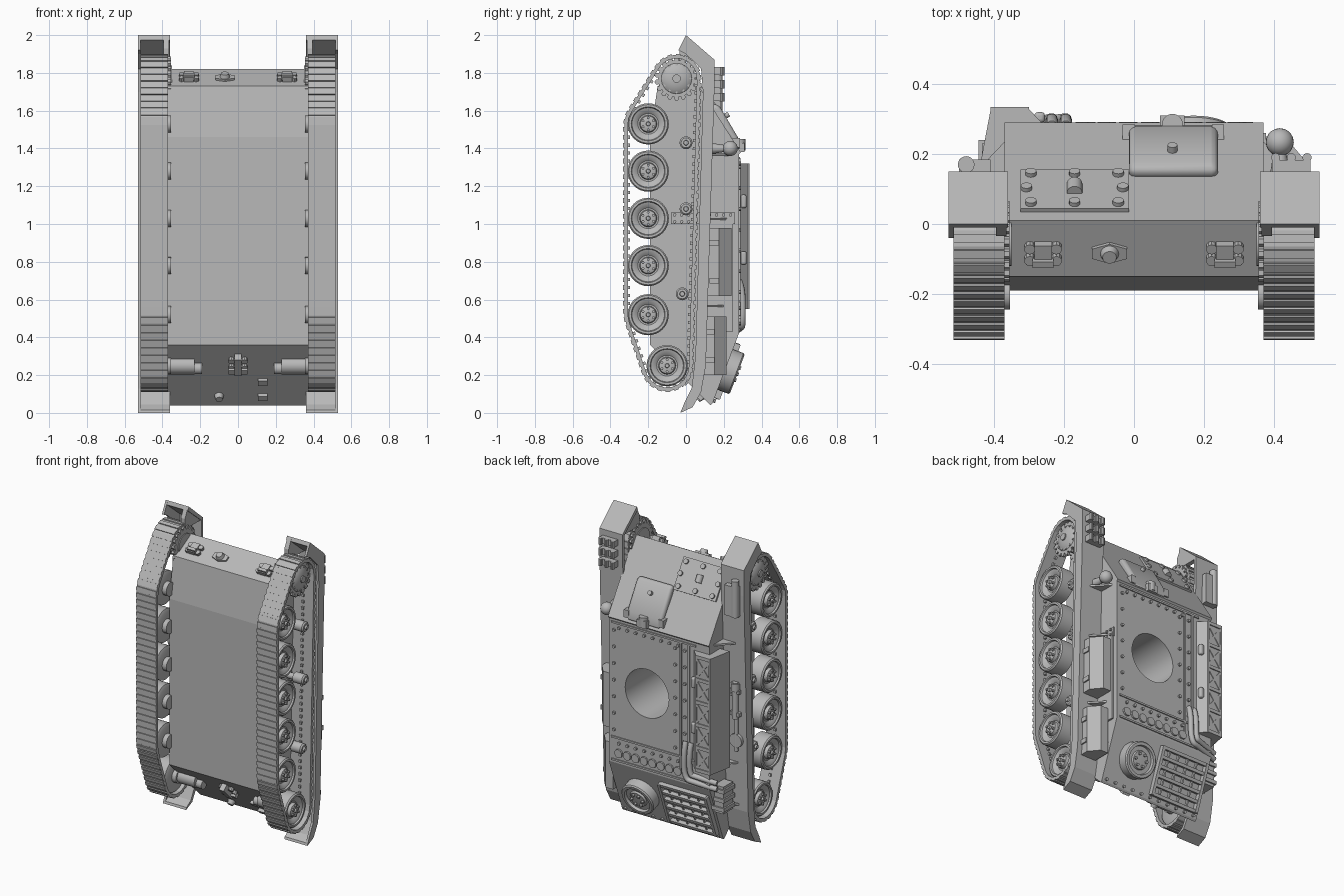
import bpy, bmesh, math
from mathutils import Matrix, Vector, geometry

if "Cube" in bpy.data.objects:
    bpy.data.objects.remove(bpy.data.objects["Cube"])

mat = bpy.data.materials.new("plain_grey")
mat.use_nodes = True
GREY = (0.48, 0.48, 0.48, 1)
mat.diffuse_color = GREY
mat.node_tree.nodes["Principled BSDF"].inputs["Base Color"].default_value = GREY
ID = Matrix.Identity(4)


def finish(bm, name, mirror=False, smooth=True, bevel=0):
    bmesh.ops.recalc_face_normals(bm, faces=bm.faces)
    for f in bm.faces:
        f.smooth = smooth
    for e in bm.edges:
        e.smooth = e.calc_face_angle(0) < math.radians(35)
    me = bpy.data.meshes.new(name)
    bm.to_mesh(me)
    bm.free()
    me.materials.append(mat)
    ob = bpy.data.objects.new(name, me)
    bpy.context.collection.objects.link(ob)
    if bevel:
        b = ob.modifiers.new("Bevel", 'BEVEL')
        b.width, b.segments = bevel, 3
    if mirror:
        ob.modifiers.new("Mirror", 'MIRROR').use_mirror_merge = False
    return ob


def box(bm, c, s, M=ID):
    bmesh.ops.create_cube(bm, size=1, matrix=M @ Matrix.Translation(c) @ Matrix.Diagonal((*s, 1)))


def cyl(bm, c, r, h, M=ID, r2=None, n=16):
    bmesh.ops.create_cone(bm, cap_ends=True, segments=n, radius1=r, radius2=r if r2 is None else r2,
                          depth=h, matrix=M @ Matrix.Translation(c))


def prism(bm, pts, lo, hi, upright=False):
    # side profile (y, z) swept along x, or plan profile (x, y) swept along z
    a, b = ([bm.verts.new((p, q, d) if upright else (d, p, q)) for p, q in pts] for d in (lo, hi))
    bm.faces.new(a)
    bm.faces.new(b)
    for i in range(len(pts)):
        bm.faces.new((a[i - 1], a[i], b[i], b[i - 1]))


def lathe(bm, M, prof, n=32):
    rings = [[bm.verts.new(M @ Vector((r * math.cos(k * math.tau / n), r * math.sin(k * math.tau / n), h)))
              for k in range(n)] for r, h in prof]
    for a, b in zip(rings, rings[1:]):
        for k in range(n):
            bm.faces.new((a[k - 1], a[k], b[k], b[k - 1]))
    bm.faces.new(rings[0])
    bm.faces.new(rings[-1])


def bolts(bm, M, radius, count, r, h, z):
    for k in range(count):
        a = k * math.tau / count
        cyl(bm, (radius * math.cos(a), radius * math.sin(a), z), r, h, M, n=6)


def frame(x, y, z, ny, nz):
    n = Vector((0, ny, nz)).normalized()
    ax = Vector((1, 0, 0))
    return Matrix.Translation((x, y, z)) @ Matrix((ax, n.cross(ax), n)).transposed().to_4x4()


def axle(x, y, z):
    return Matrix.Translation((x, y, z)) @ Matrix.Rotation(math.pi / 2, 4, 'Y')


def glacis(x, y):
    return frame(x, y, 1.82 - (y - 0.01) * 0.44 / 0.28, 0.44, 0.28)


def rear_deck(x, z):
    return frame(x, 0.14 + (z - 0.05) * 0.14 / 0.37, z, 0.37, -0.14)


def nose(x, y):
    return frame(x, y, 1.73 + (y + 0.15) * 0.09 / 0.16, -0.09, 0.16)


def tail(x, z):
    return frame(x, 0.17 - z, z, -1, -1)


DECK = 0.28
# hull with deep turret opening
bm = bmesh.new()
prism(bm, [(-.19, .36), (-.19, 1.46), (-.15, 1.73), (.01, 1.82), (.29, 1.38), (DECK, 1.37),
           (DECK, .42), (.14, .05), (.13, .04)], -.37, .37)
hull = finish(bm, "hull", smooth=False)
bm = bmesh.new()
cyl(bm, (0, 0, 0), .16, .8, frame(.09, DECK, .94, 1, 0), n=48)
cutter = finish(bm, "turret_ring_cutter")
cutter.hide_render = cutter.hide_viewport = True
cut = hull.modifiers.new("TurretHole", 'BOOLEAN')
cut.object, cut.operation, cut.solver = cutter, 'DIFFERENCE', 'EXACT'

# fenders: thin top sheet, outer lip, front guard cheek and gussets
outer = [(0, 2), (.15, 1.87), (.15, 1.7), (.105, .25), (.08, .11), (.035, .03), (-.03, 0)]
inner = [(-.025, .015), (.02, .045), (.06, .12), (.085, .25), (.13, 1.7), (.13, 1.86), (-.01, 1.975)]
lip = [(-.01, .05), (.03, .13), (.05, .3), (.09, 1.7), (.08, 1.82), (0, 1.9), (-.04, 1.92)]
bm = bmesh.new()
prism(bm, outer + inner, .36, .53)
prism(bm, outer + lip, .515, .53)
prism(bm, [(0, 2), (.15, 1.87), (.13, 1.86), (-.035, 1.86), (-.035, 1.93)], .365, .395)
finish(bm, "fenders", mirror=True, smooth=False)
bm = bmesh.new()
for z in (.28, .56, 1.02, 1.36):
    y = .09 + z * .03
    prism(bm, [(.365, y), (.47, y), (.365, y + .11)], z, z + .012, upright=True)
finish(bm, "fender_gussets", mirror=True, smooth=False)

# tracks: links spaced along the loop around the wheels
WHEELS = [(-.2, z) for z in (1.53, 1.28, 1.03, .78, .52)]
SPROCKET, IDLER = (-.05, 1.77), (-.1, .25)
cloud = [Vector((y + r * math.cos(k * math.tau / 48), z + r * math.sin(k * math.tau / 48)))
         for (y, z), r in ((SPROCKET, .116), (IDLER, .124), (WHEELS[0], .116), (WHEELS[-1], .116))
         for k in range(48)]
loop = [cloud[i] for i in geometry.convex_hull_2d(cloud)]
segs = [(loop[i - 1], loop[i]) for i in range(len(loop))]
COUNT = 92
pitch = sum((b - a).length for a, b in segs) / COUNT
mid = sum(loop, Vector((0, 0))) / len(loop)


def along(d):
    for a, b in segs:
        length = (b - a).length
        if d <= length:
            return a.lerp(b, d / length)
        d -= length
    return segs[-1][1]


bm = bmesh.new()
for k in range(COUNT):
    p, q = along(k * pitch), along((k + 1) * pitch)
    t = (q - p).normalized()
    n = Vector((t.y, -t.x))
    if n.dot(p - mid) < 0:
        n = -n
    c = (p + q) / 2
    R = Matrix(((1, 0, 0), (0, t.x, t.y), (0, n.x, n.y))).transposed().to_4x4()
    M = Matrix.Translation((.443, c.x, c.y)) @ R
    box(bm, (0, 0, .001), (.146, pitch * 1.08, .018), M)
    box(bm, (0, 0, .011), (.146, pitch * .6, .011), M)
    box(bm, (0, 0, -.012), (.014, pitch * .4, .016), M)
finish(bm, "tracks", mirror=True, smooth=False)

# road wheels and idlers
bm = bmesh.new()
for y, z in WHEELS + [IDLER]:
    M = axle(.385, y, z)
    lathe(bm, M, [(.09, 0), (.109, .008), (.109, .10), (.102, .108), (.09, .108), (.086, .098), (.072, .094),
                  (.055, .08), (.046, .08), (.042, .1), (.03, .105), (.012, .105), (.01, .116)])
    bolts(bm, M, .032, 6, .008, .016, .106)
    cyl(bm, (0, 0, -.01), .045, .04, M)
finish(bm, "road_wheels", mirror=True)

# drive sprockets with teeth
bm = bmesh.new()
M = axle(.35, *SPROCKET)
for h in (.015, .13):
    cyl(bm, (0, 0, h), .098, .018, M, n=32)
    bolts(bm, M, .104, 18, .014, .018, h)
lathe(bm, M, [(.07, 0), (.07, .12), (.088, .132), (.08, .14), (.06, .15), (.04, .157), (.022, .159),
              (.022, .167), (.008, .167)])
bolts(bm, M, .075, 12, .007, .012, .142)
finish(bm, "drive_sprockets", mirror=True)

# return rollers
bm = bmesh.new()
for y, z in ((0, 1.43), (0, 1.08), (-.02, .63)):
    lathe(bm, axle(.36, y, z), [(.02, 0), (.02, .06), (.034, .062), (.034, .13), (.026, .138), (.014, .138), (.012, .15)], 20)
finish(bm, "return_rollers", mirror=True)

# bolted joint strip on the hull sides
bm = bmesh.new()
box(bm, (.372, .09, 1.03), (.012, .34, .06))
for i in range(9):
    for dz in (-.018, .018):
        cyl(bm, (0, 0, 0), .009, .012, axle(.382, -.06 + i * .037, 1.03 + dz), n=8)
finish(bm, "side_joint_strips", mirror=True)
bm = bmesh.new()
box(bm, (.374, .17, .73), (.016, .16, .6))
finish(bm, "left_side_plate")

# driver hood on the sloped front plate
bm = bmesh.new()
prism(bm, [(.12, 1.6), (.15, 1.64), (.18, 1.62), (.28, 1.45), (.285, 1.385)], -.015, .24)
finish(bm, "driver_hood", bevel=.022)
bm = bmesh.new()
for x in (-.015, .24):
    box(bm, (x, .26, 1.43), (.035, .05, .05))
cyl(bm, (.11, .285, 1.42), .03, .06, n=20)
box(bm, (.11, .29, 1.405), (.07, .04, .05))
cyl(bm, (0, 0, .045), .014, .02, glacis(.11, .18))
finish(bm, "hood_fittings")

# bolted access plate
bm = bmesh.new()
M = glacis(-.17, .09)
box(bm, (0, 0, .004), (.31, .21, .016), M)
for i in (-1, 0, 1):
    for j in (-1, 0, 1):
        if i or j:
            cyl(bm, (i * (.125 if j else .138), j * .078, .016), .016, .016, M, n=12)
cyl(bm, (0, 0, 0), .022, .05, M @ Matrix.Translation((0, 0, .015)) @ Matrix.Rotation(math.pi / 2, 4, 'X'))
finish(bm, "front_access_plate")

# nose brackets and centre cap
bm = bmesh.new()
for x in (-.26, .26):
    M = nose(x, -.08)
    box(bm, (0, 0, .012), (.05, .07, .03), M)
    box(bm, (0, -.02, .025), (.06, .02, .03), M)
    for i in (-1, 1):
        for j in (-1, 1):
            cyl(bm, (i * .038, j * .019, .008), .016, .024, M, n=10)
M = nose(-.07, -.08)
cyl(bm, (0, 0, .005), .058, .014, M @ Matrix.Diagonal((1, .55, 1, 1)), n=6)
cyl(bm, (0, 0, .02), .028, .025, M, r2=.02)
finish(bm, "nose_fittings")

# rear plate fittings: axle housings, tow bracket, plugs
bm = bmesh.new()
for s in (-1, 1):
    cyl(bm, (0, 0, 0), .046, .14, axle(s * .3, -.085, .25), n=20)
    cyl(bm, (0, 0, 0), .03, .05, axle(s * .215, -.085, .235))
M = tail(0, .27)
box(bm, (0, 0, .02), (.035, .12, .05), M)
box(bm, (0, -.045, .02), (.1, .03, .03), M)
for x in (-.035, .035):
    for y in (-.03, .02):
        cyl(bm, (x, y, .008), .017, .025, M, n=10)
cyl(bm, (0, 0, .01), .027, .035, tail(-.1, .09), r2=.018)
for z in (.09, .17):
    box(bm, (0, 0, .008), (.05, .035, .025), tail(.13, z))
finish(bm, "rear_plate_fittings")

# deck seams and bolt rows
bm = bmesh.new()
for x in (-.16, -.22):
    box(bm, (x, DECK + .002, .92), (.012, .012, .86))
for z in (1.35, .59, .44):
    box(bm, (.04, DECK + .002, z), (.62, .01, .012))
for i in range(7):
    for x in (.33, -.12, -.19):
        cyl(bm, (0, 0, .004), .01, .016, frame(x, DECK, .64 + i * .11, 1, 0), n=8)
for i in range(8):
    for z, r in ((.49, .028), (.555, .01), (1.32, .01)):
        cyl(bm, (0, 0, .004), r, .016, frame(-.14 + i * .062, DECK, z, 1, 0), n=10)
finish(bm, "deck_seams_and_bolts")

# long vent box with sloped sides and cross-braced grilles on top
bm = bmesh.new()
prism(bm, [(-.365, .17), (-.44, .17), (-.41, .328), (-.3, .328), (-.255, .28), (-.255, .25)], .55, 1.32, upright=True)
for x in (-.404, -.306):
    box(bm, (x, .329, .935), (.012, .012, .77))
for i in range(6):
    box(bm, (-.355, .329, .56 + i * .15), (.11, .012, .022))
for i in range(5):
    M = frame(-.355, .328, .635 + i * .15, 1, 0)
    for a in (.92, -.92):
        box(bm, (0, 0, 0), (.15, .014, .01), M @ Matrix.Rotation(a, 4, 'Z'))
finish(bm, "vent_box", smooth=False)
bm = bmesh.new()
for z in (.82, 1.12):
    box(bm, (-.27, .305, z), (.03, .03, .07))
finish(bm, "vent_box_handles", bevel=.01)

# exhaust pipes and silencer
for k in range(2):
    cu = bpy.data.curves.new("exhaust_pipe", 'CURVE')
    cu.dimensions, cu.bevel_depth, cu.bevel_resolution, cu.use_fill_caps = '3D', .017, 3, True
    sp = cu.splines.new('NURBS')
    o = k * .04
    path = [(-.235 + o, .28, .7), (-.235 + o, .3, .66), (-.235 + o, .3, .5 - o), (-.27, .29, .49 - o), (-.41, .26, .47 - o)]
    sp.points.add(len(path) - 1)
    for pt, c in zip(sp.points, path):
        pt.co = (*c, 1)
    sp.use_endpoint_u, sp.order_u = True, 3
    cu.materials.append(mat)
    bpy.context.collection.objects.link(bpy.data.objects.new("exhaust_pipe", cu))
bm = bmesh.new()
box(bm, (-.4, .18, .35), (.07, .1, .18))
for z in (.29, .35, .41):
    box(bm, (-.4, .18, z), (.09, .12, .025))
finish(bm, "exhaust_silencer", smooth=False)

# round rear hatch
bm = bmesh.new()
M = rear_deck(.17, .23)
lathe(bm, M, [(.115, -.02), (.115, .06), (.108, .068), (.09, .068), (.086, .05), (.06, .05), (.055, .062), (.01, .064)])
bolts(bm, M, .04, 6, .01, .02, .065)
finish(bm, "rear_round_hatch")

# slatted rear grille
bm = bmesh.new()
M = rear_deck(-.17, .225)
for x in (-.17, .17):
    box(bm, (x, 0, .01), (.02, .31, .04), M)
for x in (-.1, -.03, .04, .11):
    box(bm, (x, 0, .005), (.01, .3, .02), M)
for i in range(6):
    box(bm, (0, -.148 + i * .059, .012), (.34, .02, .028), M)
finish(bm, "rear_grille", smooth=False)
bm = bmesh.new()
for i in range(11):
    cyl(bm, (0, 0, .004), .01, .016, rear_deck(-.34 + i * .068, .065), n=8)
finish(bm, "rear_deck_bolts")

# storage boxes on the left fender, outer top edge sloped
bm = bmesh.new()
for z0, z1, y in ((.62, .98, .11), (.2, .51, .085)):
    prism(bm, [(.385, y), (.495, y), (.495, y + .065), (.44, y + .13), (.385, y + .13)], z0, z1, upright=True)
    for z in (z0 + .08, z1 - .08):
        box(bm, (.497, y + .04, z), (.014, .05, .03))
finish(bm, "storage_boxes", smooth=False)

# headlamp and spare links
bm = bmesh.new()
bmesh.ops.create_uvsphere(bm, u_segments=20, v_segments=12, radius=.04, matrix=Matrix.Translation((.417, .234, 1.4)))
cyl(bm, (0, 0, 0), .03, .1, frame(.417, .18, 1.4, 1, 0), r2=.014)
finish(bm, "headlamp")
bm = bmesh.new()
for z in (1.67, 1.74, 1.81):
    box(bm, (.45, .165, z), (.11, .035, .04))
    for x in (.405, .45, .495):
        cyl(bm, (x, .19, z), .013, .045, n=10)
finish(bm, "spare_links")

# tools on the right fender
bm = bmesh.new()
box(bm, (-.455, .16, 1.66), (.09, .05, .2))
cyl(bm, (-.48, .17, 1.68), .024, .24)
cyl(bm, (-.46, .14, .99), .02, .24)
cyl(bm, (-.46, .14, 1.08), .028, .05)
cyl(bm, (-.46, .13, .8), .012, .3)
cyl(bm, (0, 0, 0), .045, .02, frame(-.46, .13, .72, 1, 0))
for z in (.9, 1.05):
    box(bm, (-.46, .13, z), (.07, .04, .025))
finish(bm, "fender_tools")
